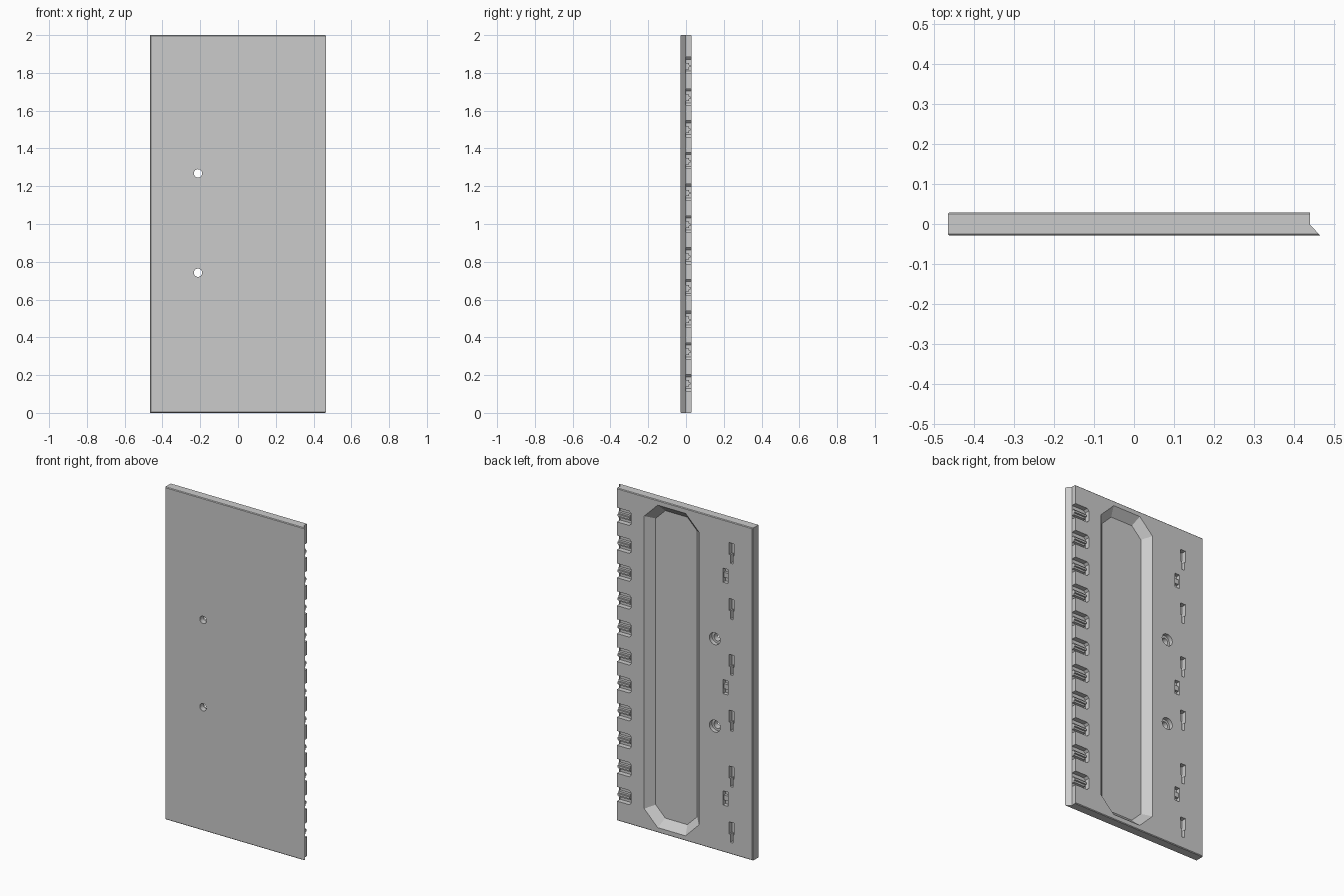
import bpy, bmesh, math

cube = bpy.data.objects.get("Cube")
if cube:
    bpy.data.objects.remove(cube, do_unlink=True)

W, T, H = 0.465, 0.029, 2.0      # half width, half thickness, height
EDGE = 0.44                      # hinge-side edge of the panel body
PITCH = 0.168                    # spacing of the edge slots

grey = bpy.data.materials.new("light_grey")
grey.use_nodes = True
grey.diffuse_color = (0.6, 0.6, 0.6, 1)
grey.node_tree.nodes["Principled BSDF"].inputs["Base Color"].default_value = (0.6, 0.6, 0.6, 1)


def make_object(name, bm):
    bmesh.ops.recalc_face_normals(bm, faces=bm.faces)
    mesh = bpy.data.meshes.new(name)
    bm.to_mesh(mesh)
    bm.free()
    mesh.materials.append(grey)
    obj = bpy.data.objects.new(name, mesh)
    bpy.context.scene.collection.objects.link(obj)
    return obj


def loft(bm, deep, y0, shallow, y1):
    """Closed solid between two outlines given in x and z."""
    a = [bm.verts.new((x, y0, z)) for x, z in deep]
    b = [bm.verts.new((x, y1, z)) for x, z in shallow]
    bm.faces.new(a)
    bm.faces.new(b)
    for i in range(len(a)):
        j = (i + 1) % len(a)
        bm.faces.new((a[i], a[j], b[j], b[i]))


def octagon(x0, x1, z0, z1, c):
    return [(x0 + c, z0), (x1 - c, z0), (x1, z0 + c), (x1, z1 - c),
            (x1 - c, z1), (x0 + c, z1), (x0, z1 - c), (x0, z0 + c)]


def rect(x, z, w, h):
    return [(x - w / 2, z - h / 2), (x + w / 2, z - h / 2),
            (x + w / 2, z + h / 2), (x - w / 2, z + h / 2)]


def circle(x, z, r, n=32):
    return [(x + r * math.cos(math.tau * i / n), z + r * math.sin(math.tau * i / n))
            for i in range(n)]


def cut(target, name, shapes):
    """Subtract a set of separate solids from the target."""
    bm = bmesh.new()
    for shape in shapes:
        loft(bm, *shape)
    cutter = make_object(name, bm)
    cutter.hide_render = True
    mod = target.modifiers.new(name, 'BOOLEAN')
    mod.operation = 'DIFFERENCE'
    mod.solver = 'EXACT'
    mod.object = cutter
    bpy.context.view_layer.update()
    graph = bpy.context.evaluated_depsgraph_get()
    mesh = bpy.data.meshes.new_from_object(target.evaluated_get(graph))
    target.modifiers.clear()
    target.data = mesh
    bpy.data.objects.remove(cutter, do_unlink=True)


# Panel: extruded profile with a pointed lip, fine chamfers on the other edges
bm = bmesh.new()
profile = [(-W, -T), (W, -T), (EDGE, -0.002), (EDGE, T), (-W, T)]
low = [bm.verts.new((x, y, 0)) for x, y in profile]
high = [bm.verts.new((x, y, H)) for x, y in profile]
bm.faces.new(low)
bm.faces.new(high)
for i in range(len(low)):
    j = (i + 1) % len(low)
    bm.faces.new((low[i], low[j], high[j], high[i]))
bmesh.ops.recalc_face_normals(bm, faces=bm.faces)
edges = []
for e in bm.edges:
    p, q = (v.co for v in e.verts)
    along_x = abs(p.x - q.x) > 0.5
    far_side = p.x < 0 and q.x < 0 and abs(p.z - q.z) > 1
    if along_x or far_side:
        edges.append(e)
bmesh.ops.bevel(bm, geom=edges, offset=0.004, segments=1, affect='EDGES')
panel = make_object("panel", bm)

# Long finger recess with sloping walls
inset = 0.045
outer = octagon(-0.107, 0.258, 0.03, 1.97, 0.09)
inner = octagon(-0.107 + inset, 0.258 - inset, 0.03 + inset, 1.97 - inset, 0.064)
wall = [(a + (a - b) * 0.2, c + (c - d) * 0.2) for (a, c), (b, d) in zip(outer, inner)]
cut(panel, "recess_cutter", [(inner, T - inset, wall, T + inset * 0.2)])

# Screw holes with counterbores
holes = [(-0.212, 0.742), (-0.212, 1.268)]
cut(panel, "counterbore_cutter", [(circle(x, z, 0.036), 0.005, circle(x, z, 0.036), 0.05)
                                  for x, z in holes])
cut(panel, "hole_cutter", [(circle(x, z, 0.022), -0.05, circle(x, z, 0.022), 0.04)
                           for x, z in holes])

# Row of open slots along the lipped edge
slot_heights = [0.16 + PITCH * i for i in range(11)]
shapes = []
for z in slot_heights:
    outline = octagon(0.345, 0.5, z - 0.043, z + 0.043, 0.012)
    shapes.append((outline, -0.001, outline, 0.05))
cut(panel, "edge_slot_cutter", shapes)

# Keyholes: wide head above a narrow stem
shapes = []
for z in slot_heights[::2]:
    outline = [(-0.341, z - 0.04), (-0.333, z - 0.04), (-0.333, z - 0.09), (-0.315, z - 0.09),
               (-0.315, z - 0.04), (-0.307, z - 0.04), (-0.307, z + 0.032), (-0.341, z + 0.032)]
    shapes.append((outline, 0.0, outline, 0.05))
cut(panel, "keyhole_cutter", shapes)

# Small latch slots
latch_heights = [0.325, 0.995, 1.665]
cut(panel, "latch_cutter", [(rect(-0.283, z, 0.032, 0.085), 0.005,
                             rect(-0.283, z, 0.032, 0.085), 0.05) for z in latch_heights])

# Ribs standing inside the edge slots
bm = bmesh.new()
for z in slot_heights:
    body = rect(0.4, z - 0.004, 0.08, 0.034)
    loft(bm, body, -0.004, body, 0.015)
    ridge = rect(0.4, z - 0.004, 0.08, 0.012)
    loft(bm, ridge, 0.013, ridge, 0.025)
ribs = make_object("slot_ribs", bm)

# Bars bridging the latch slots
bm = bmesh.new()
for z in latch_heights:
    bar = rect(-0.283, z, 0.032, 0.03)
    loft(bm, bar, 0.003, bar, 0.022)
bars = make_object("latch_bars", bm)

# Crisp edges with smooth round holes
for obj in (panel, ribs, bars):
    bpy.ops.object.select_all(action='DESELECT')
    obj.select_set(True)
    bpy.context.view_layer.objects.active = obj
    bpy.ops.object.shade_smooth_by_angle(angle=math.radians(30))
